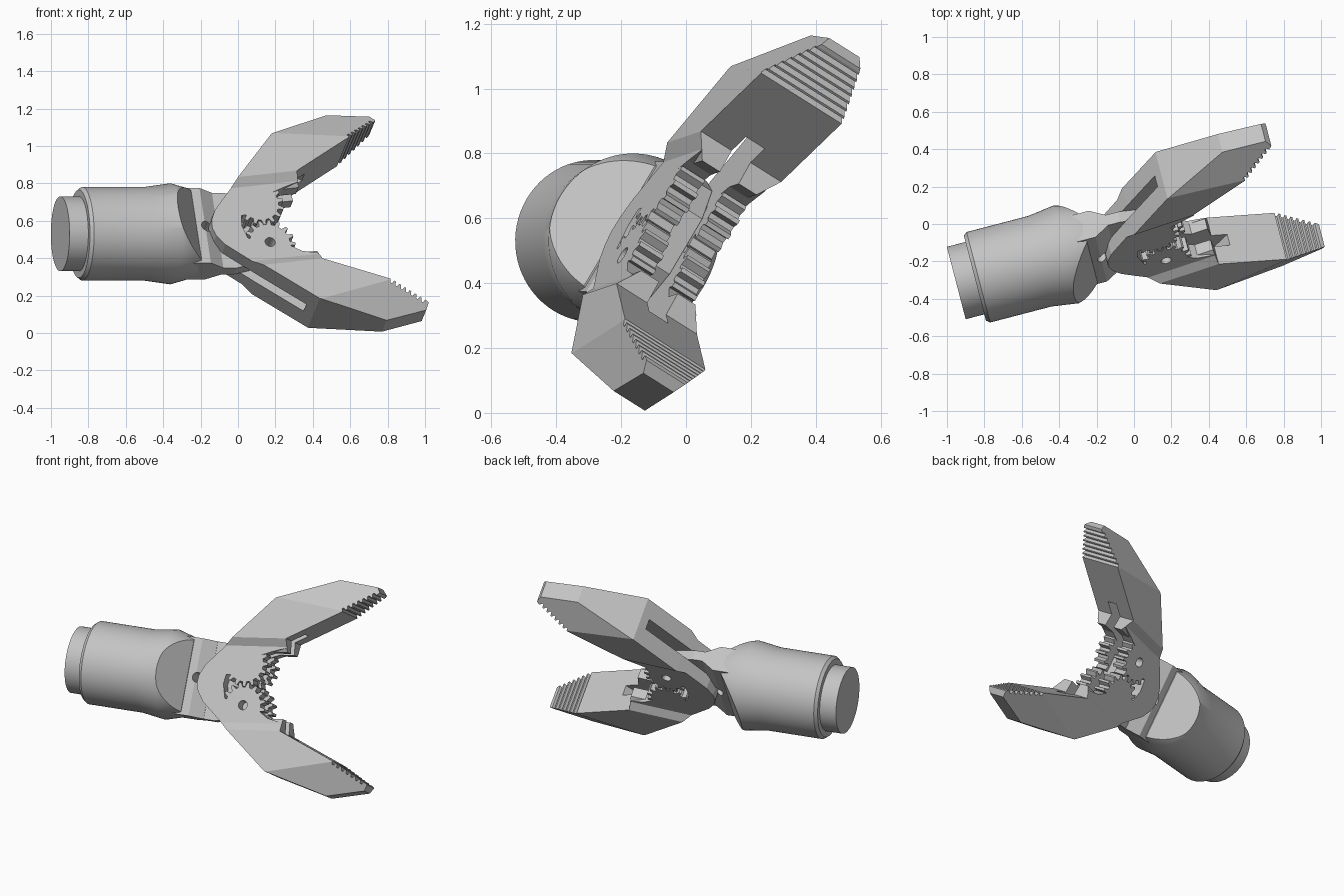
import bpy, bmesh, math
from mathutils import Matrix, Vector

cube = bpy.data.objects.get("Cube")
if cube:
    bpy.data.objects.remove(cube)

grey = bpy.data.materials.new("plain grey")
grey.use_nodes = True
grey.diffuse_color = (0.55, 0.55, 0.55, 1)
grey.node_tree.nodes["Principled BSDF"].inputs["Base Color"].default_value = (0.55, 0.55, 0.55, 1)

# Tool frames: x along the wrist, y through the thickness, z across the jaws
WRIST = (Matrix.Translation((0, -0.068, 0.53))
         @ Matrix.Rotation(math.radians(14.6), 4, 'Z')
         @ Matrix.Rotation(math.radians(-31.4), 4, 'X'))
HEAD = WRIST @ Matrix.Translation((0, 0, -0.015)) @ Matrix.Rotation(math.radians(-7), 4, 'Y')


def finish(name, bm, frame, cuts=(), side=1, smooth=False):
    """Trim with planes, mirror if needed, and place the part."""
    for co, no in cuts:
        bmesh.ops.bisect_plane(bm, geom=bm.verts[:] + bm.edges[:] + bm.faces[:], dist=1e-5,
                               plane_co=co, plane_no=Vector(no).normalized(), clear_outer=True)
        bmesh.ops.holes_fill(bm, edges=[e for e in bm.edges if e.is_boundary], sides=0)
    bmesh.ops.scale(bm, vec=(1, 1, side), verts=bm.verts[:])
    bmesh.ops.recalc_face_normals(bm, faces=bm.faces[:])
    mesh = bpy.data.meshes.new(name)
    bm.to_mesh(mesh)
    bm.free()
    mesh.materials.append(grey)
    obj = bpy.data.objects.new(name, mesh)
    bpy.context.collection.objects.link(obj)
    obj.matrix_world = frame
    if smooth:
        bpy.ops.object.select_all(action='DESELECT')
        obj.select_set(True)
        bpy.context.view_layer.objects.active = obj
        bpy.ops.object.shade_smooth_by_angle(angle=math.radians(25))
    return obj


def prism(name, outline, y0, y1, frame, cuts=(), side=1):
    bm = bmesh.new()
    face = bm.faces.new([bm.verts.new((x, y0, z)) for x, z in outline])
    new = bmesh.ops.extrude_face_region(bm, geom=[face])["geom"]
    bmesh.ops.translate(bm, vec=(0, y1 - y0, 0),
                        verts=[g for g in new if isinstance(g, bmesh.types.BMVert)])
    return finish(name, bm, frame, cuts, side)


def disc(x, z, radius, count=24):
    return [(x + radius * math.cos(math.tau * i / count),
             z + radius * math.sin(math.tau * i / count)) for i in range(count)]


def carve(obj, cutter):
    """Subtract the cutter and throw it away."""
    cutter.hide_render = True
    mod = obj.modifiers.new("cut", 'BOOLEAN')
    mod.operation, mod.solver, mod.object = 'DIFFERENCE', 'EXACT', cutter
    bpy.ops.object.select_all(action='DESELECT')
    obj.select_set(True)
    bpy.context.view_layer.objects.active = obj
    bpy.context.view_layer.update()
    bpy.ops.object.modifier_apply(modifier=mod.name)
    bpy.data.objects.remove(cutter)


# Wrist body: turned barrel whose front is trimmed to a wedge
barrel = [(-0.982, 0), (-0.982, 0.2), (-0.879, 0.2), (-0.879, 0.235), (-0.86, 0.25),
          (-0.52, 0.25), (-0.375, 0.27), (-0.25, 0.235), (-0.25, 0)]
bm = bmesh.new()
verts = [bm.verts.new((x, 0, r)) for x, r in barrel]
edges = [bm.edges.new(pair) for pair in zip(verts, verts[1:])]
bmesh.ops.spin(bm, geom=verts + edges, axis=(1, 0, 0), cent=(0, 0, 0),
               angle=math.tau, steps=72, use_duplicate=False)
bmesh.ops.remove_doubles(bm, verts=bm.verts[:], dist=1e-4)
finish("wrist_barrel", bm, WRIST,
       [((-0.25, k * 0.09, 0), (0.14, k * 0.11, 0)) for k in (1, -1)], smooth=True)

# Neck and the tongue running between the gear plates
neck = [(-0.3, -0.235), (-0.12, -0.235), (-0.12, 0.235), (-0.3, 0.235)]
tongue = [(-0.3, -0.235), (-0.05, -0.235), (0.08, -0.2), (0.16, -0.1),
          (0.16, 0.1), (0.08, 0.2), (-0.05, 0.235), (-0.3, 0.235)]
taper = [((-0.2, k * 0.085, 0), (0.05, k * 0.08, 0)) for k in (1, -1)]
for name, outline, half, cuts in (("neck", neck, 0.085, taper), ("tongue", tongue, 0.033, ())):
    part = prism(name, outline, -half, half, WRIST, cuts)
    carve(part, prism("neck_hole_cutter", disc(-0.19, 0.0, 0.03), -0.3, 0.3, WRIST))


def gear_teeth(phase):
    """Toothed arc around the pivot, running from the jaw to the heel."""
    pitch = 22.5
    points = []
    for k in range(5, -4, -1):
        middle = -90 + (k + phase) * pitch
        for shift, radius in ((0.3, 0.11), (0.14, 0.138), (-0.14, 0.138), (-0.3, 0.11)):
            a = math.radians(middle + shift * pitch)
            points.append((0.12 + radius * math.cos(a), 0.125 + radius * math.sin(a)))
    return points


def grip_ridges(count=7):
    """Notched gripping edge from the tip back toward the palm."""
    tip, root = Vector((0.90, 0.565)), Vector((0.71, 0.447))
    notch = Vector((-0.53, 0.85)) * 0.018
    points = []
    for i in range(count):
        points.append(tip.lerp(root, i / count))
        points.append(tip.lerp(root, (i + 0.3) / count))
        points.append(tip.lerp(root, (i + 0.5) / count) + notch)
        points.append(tip.lerp(root, (i + 0.8) / count) + notch)
    return [tuple(p) for p in points] + [tuple(root)]


heel = [(-0.01, 0), (-0.175, 0), (-0.165, 0.05), (-0.13, 0.11), (-0.075, 0.165),
        (0.04, 0.279), (0.08, 0.3), (0.34, 0.26), (0.37, 0.225), (0.28, 0.2)]
jaw = ([(-0.04, 0.2), (0.04, 0.28), (0.29, 0.52), (0.656, 0.647), (0.89, 0.61), (0.91, 0.575)]
       + grip_ridges() + [(0.37, 0.277), (0.37, 0.2)])
slot = [(-0.3, 0), (-0.3, 0.3), (0.19, 0.53), (0.52, 0.26), (0.5, 0)]

# Sloped outer faces toward the tip, and the sloped step down to the gear plates
jaw_cuts = []
for k in (1, -1):
    jaw_cuts.append(((0.291, k * 0.15, 0.524), (0.0162, k * 0.19, 0.0936)))
    jaw_cuts.append(((0, k * 0.15, 0.277), (0, k * 0.047, -0.03)))

for label, side in (("upper", 1), ("lower", -1)):
    body = prism(label + "_jaw", jaw, -0.15, 0.15, HEAD, jaw_cuts, side)
    carve(body, prism("slot_cutter", slot, -0.035, 0.035, HEAD, (), side))
    outline = heel + gear_teeth(0 if side == 1 else -0.5)
    for face, k in (("front", -1), ("back", 1)):
        plate = prism(f"{label}_{face}_gear_plate", outline, k * 0.035, k * 0.12, HEAD, (), side)
        if k == side:  # pivot hole
            carve(plate, prism("pivot_cutter", disc(0.12, 0.125, 0.028),
                               k * 0.02, k * 0.2, HEAD, (), side))
